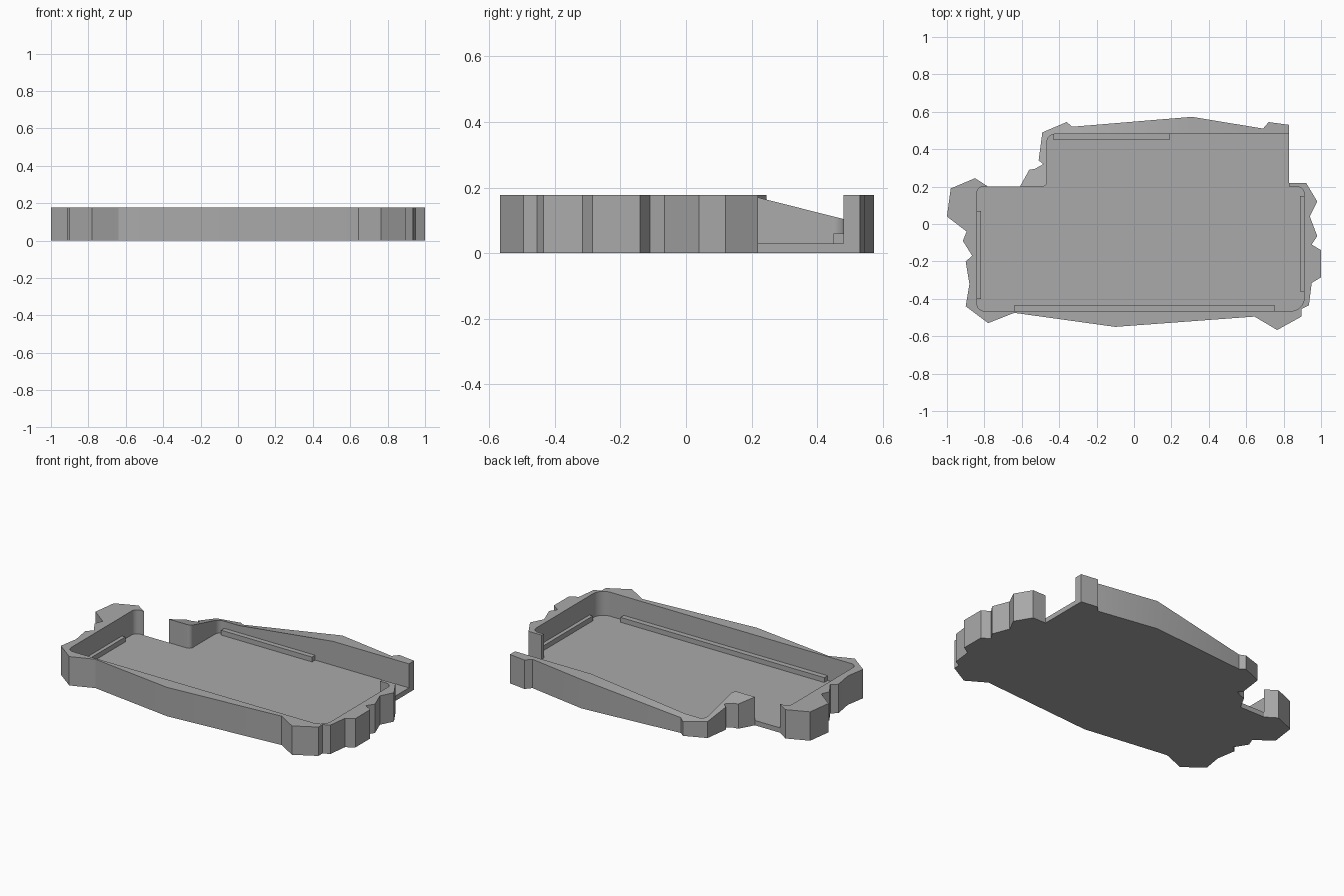
import bpy
import bmesh
import math
from mathutils import Vector

default_cube = bpy.data.objects.get("Cube")
if default_cube:
    bpy.data.objects.remove(default_cube, do_unlink=True)

FLOOR_TOP = 0.03
WALL_TOP = 0.178

grey = bpy.data.materials.new("plain_grey")
grey.use_nodes = True
grey.diffuse_color = (0.4, 0.4, 0.4, 1)
grey.node_tree.nodes["Principled BSDF"].inputs["Base Color"].default_value = grey.diffuse_color


def fillet(before, corner, after, radius, steps=8):
    """Points of a round corner between two straight edges."""
    a, c, b = Vector(before), Vector(corner), Vector(after)
    to_a, to_b = (a - c).normalized(), (b - c).normalized()
    centre = c + (to_a + to_b) * radius
    points = []
    for i in range(steps + 1):
        angle = math.pi / 2 * i / steps
        points.append(tuple(centre - to_b * radius * math.cos(angle)
                            - to_a * radius * math.sin(angle)))
    return points


def rounded_path(path):
    """Turn (x, y, radius) knots into points; radius 0 stays sharp."""
    points = []
    for i, (x, y, radius) in enumerate(path):
        if radius:
            points += fillet(path[i - 1][:2], (x, y), path[i + 1][:2], radius)
        else:
            points.append((x, y))
    return points


def prism(name, outline, bottom, height, closed=True):
    """Extrude an outline up to a height given by a function of x and y."""
    bm = bmesh.new()
    low = [bm.verts.new((x, y, bottom)) for x, y in outline]
    high = [bm.verts.new((x, y, height(x, y))) for x, y in outline]
    for i in range(len(outline)):
        bm.faces.new((low[i - 1], low[i], high[i], high[i - 1]))
    top = bm.faces.new(high)
    if closed:
        bm.faces.new(low[::-1])
    bm.normal_update()
    bmesh.ops.triangulate(bm, faces=[top])
    bmesh.ops.recalc_face_normals(bm, faces=bm.faces)
    if sum(f.normal.z * f.calc_area() for f in bm.faces
           if f.calc_center_median().z > bottom + 0.02 and abs(f.normal.z) > 0.5) < 0:
        bmesh.ops.reverse_faces(bm, faces=bm.faces)
    mesh = bpy.data.meshes.new(name)
    bm.to_mesh(mesh)
    bm.free()
    mesh.materials.append(grey)
    obj = bpy.data.objects.new(name, mesh)
    bpy.context.collection.objects.link(obj)
    bpy.ops.object.select_all(action="DESELECT")
    obj.select_set(True)
    bpy.context.view_layer.objects.active = obj
    bpy.ops.object.shade_smooth_by_angle(angle=math.radians(20))
    return obj


def back_height(x, y):
    """Low at the back corner, rising toward the front and along the back wall."""
    ramp = 0.175 - 0.253 * max(0, y - 0.2)
    blend = min(1, max(0, (x + 0.33) / 0.64))
    return ramp + (WALL_TOP - ramp) * blend


# Craggy outer edge of the back wall, clockwise
back_outer = [
    (-0.61, 0.2), (-0.56, 0.29), (-0.53, 0.295), (-0.485, 0.32), (-0.51, 0.34),
    (-0.49, 0.49), (-0.36, 0.545), (-0.33, 0.52), (0.31, 0.573), (0.69, 0.51),
    (0.72, 0.545), (0.83, 0.53),
]

# Craggy outer edge of the sides and front, clockwise
main_outer = [
    (0.83, 0.22), (0.92, 0.22), (0.98, 0.12), (0.94, 0.04), (0.98, -0.065),
    (0.95, -0.11), (1, -0.14), (1, -0.285), (0.95, -0.315), (0.935, -0.435),
    (0.895, -0.455), (0.895, -0.495), (0.765, -0.567), (0.645, -0.495),
    (-0.1, -0.55), (-0.64, -0.475), (-0.78, -0.53), (-0.9, -0.44),
    (-0.88, -0.32), (-0.9, -0.2), (-0.865, -0.17), (-0.915, -0.09),
    (-0.895, -0.04), (-1, 0.04), (-0.98, 0.19), (-0.85, 0.245), (-0.78, 0.2),
]

# Inner edges of the tray, running back to the start of each wall
back_inner = rounded_path([
    (0.83, 0.48, 0), (0.31, 0.48, 0), (-0.33, 0.48, 0), (-0.465, 0.48, 0.04),
    (-0.465, 0.2, 0.025), (-0.6, 0.2, 0),
])[:-1]
main_inner = rounded_path([
    (-0.78, 0.2, 0), (-0.84, 0.2, 0.035), (-0.84, -0.465, 0.04),
    (0.91, -0.465, 0.07), (0.91, 0.2, 0.04), (0.83, 0.2, 0),
])[1:]


def flat(z):
    return lambda x, y: z


# Floor plate and the two wall runs standing on it
prism("floor_plate", back_outer + main_outer, 0, flat(FLOOR_TOP))
prism("back_wall", back_outer + back_inner, FLOOR_TOP, back_height, closed=False)
prism("side_and_front_wall", main_outer + main_inner, FLOOR_TOP, flat(WALL_TOP), closed=False)

# Thin support ledges along the inner walls
ledges = {
    "front_ledge": (-0.64, 0.75, -0.465, -0.433),
    "back_ledge": (-0.43, 0.19, 0.45, 0.48),
    "left_ledge": (0.887, 0.91, -0.36, 0.15),
    "right_ledge": (-0.84, -0.817, -0.4, 0.07),
}
for name, (x0, x1, y0, y1) in ledges.items():
    prism(name, [(x0, y0), (x0, y1), (x1, y1), (x1, y0)], FLOOR_TOP, flat(2 * FLOOR_TOP), closed=False)
